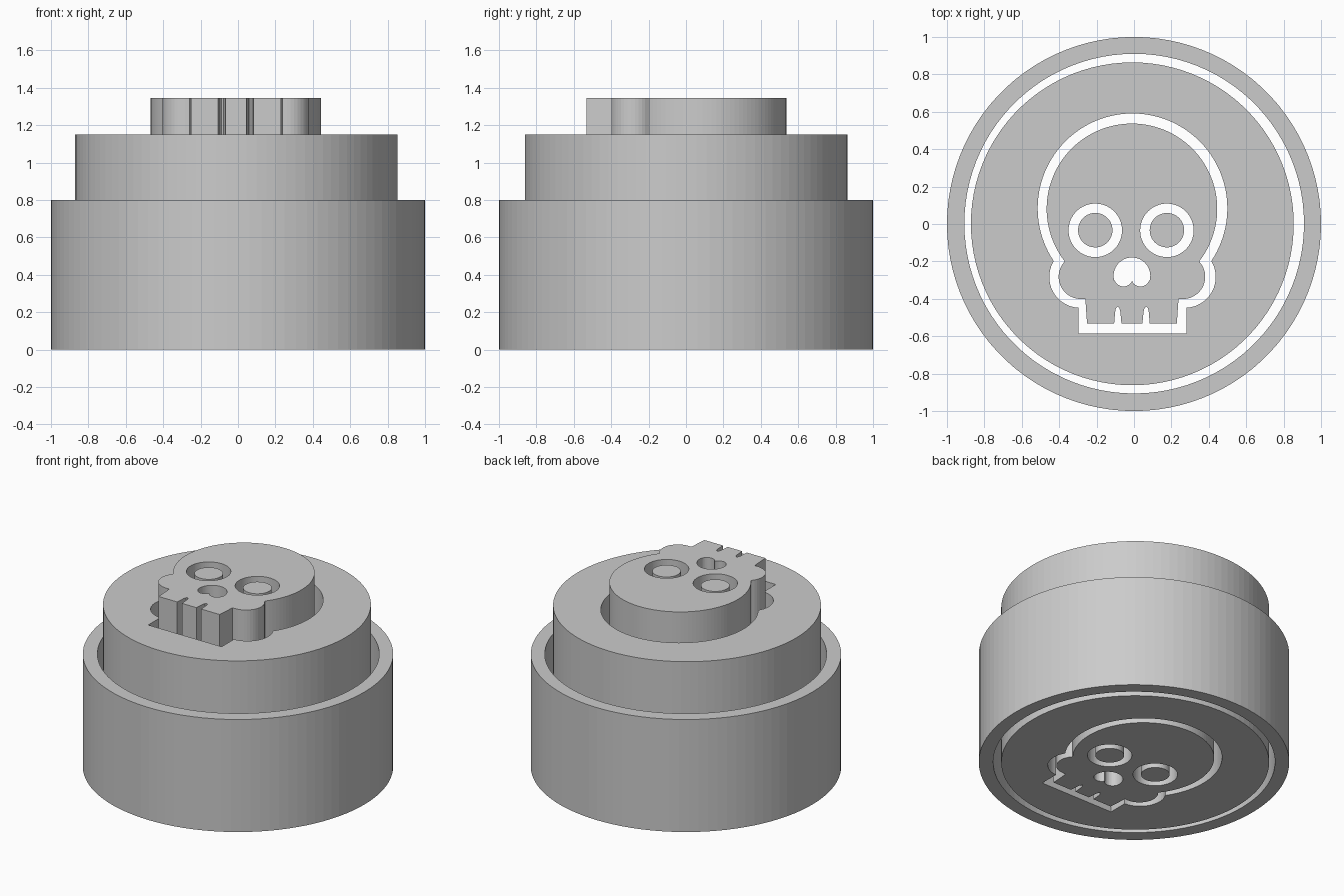
import bpy, bmesh, math

if "Cube" in bpy.data.objects:
    bpy.data.objects.remove(bpy.data.objects["Cube"])

grey = bpy.data.materials.new("plain grey")
grey.diffuse_color = (0.6, 0.6, 0.6, 1)
grey.use_nodes = True
grey.node_tree.nodes["Principled BSDF"].inputs["Base Color"].default_value = grey.diffuse_color


def arc(cx, cy, r, a0, a1, n):
    """Points on an arc, angles in degrees."""
    step = math.radians(a1 - a0) / n
    return [(cx + r * math.cos(math.radians(a0) + i * step),
             cy + r * math.sin(math.radians(a0) + i * step)) for i in range(n + 1)]


def circle(cx, cy, r, n=100):
    return arc(cx, cy, r, 0, 360, n)[:-1]


def mirrored(left, cx):
    """Close a left half outline by mirroring it about x = 0, then shift it to cx."""
    pts = left + [(-x, y) for x, y in reversed(left) if abs(x) > 1e-4]
    return [(x + cx, y) for x, y in pts]


def angle(c, p):
    return math.degrees(math.atan2(p[1] - c[1], p[0] - c[0])) % 360


def prism(name, height, *loops):
    """Extrude an outline (first loop) with holes (other loops) from z = 0."""
    curve = bpy.data.curves.new(name + "_profile", 'CURVE')
    curve.dimensions = '2D'
    curve.fill_mode = 'BOTH'
    curve.extrude = height / 2
    for loop in loops:
        s = curve.splines.new('POLY')
        s.points.add(len(loop) - 1)
        for p, (x, y) in zip(s.points, loop):
            p.co = (x, y, 0, 1)
        s.use_cyclic_u = True
    tmp = bpy.data.objects.new(name + "_profile", curve)
    bpy.context.collection.objects.link(tmp)
    bpy.context.view_layer.update()
    deps = bpy.context.evaluated_depsgraph_get()
    mesh = bpy.data.meshes.new_from_object(tmp.evaluated_get(deps))
    bpy.data.objects.remove(tmp)

    bm = bmesh.new()
    bm.from_mesh(mesh)
    bmesh.ops.translate(bm, verts=bm.verts, vec=(0, 0, height / 2))
    bmesh.ops.remove_doubles(bm, verts=bm.verts, dist=1e-4)
    bmesh.ops.recalc_face_normals(bm, faces=bm.faces)
    for f in bm.faces:
        f.smooth = False
    bm.to_mesh(mesh)
    bm.free()
    mesh.name = name
    mesh.materials.clear()
    mesh.materials.append(grey)
    ob = bpy.data.objects.new(name, mesh)
    bpy.context.collection.objects.link(ob)
    return ob


def skull_half(cy, r, notch, cheek, cheek_r, cheek_end, jaw):
    """Left half of a skull outline: cranium arc, cheek arc, jaw corners."""
    pts = arc(0, cy, r, 90, angle((0, cy), notch), 40)
    pts += arc(*cheek, cheek_r, angle(cheek, notch), cheek_end, 14)
    return pts + jaw


# Outer ring
prism("outer_ring", 0.80, circle(0, 0, 1.0), circle(0.001, 0.002, 0.908))

# Middle disc with a skull-shaped opening
opening = skull_half(0.084, 0.507, (-0.427, -0.20), (-0.28, -0.283), 0.165, 267,
                     [(-0.289, -0.585)])
prism("middle_disc", 1.15, circle(-0.009, 0.001, 0.863), mirrored(opening, -0.008))

# Skull with tooth gaps, eye holes and nose hole
CX = -0.011
tooth_gap = [(-0.095, -0.533), (-0.090, -0.47), (-0.085, -0.449), (-0.076, -0.441),
             (-0.067, -0.449), (-0.062, -0.47), (-0.056, -0.533)]
skull = skull_half(0.081, 0.456, (-0.366, -0.20), (-0.273, -0.282), 0.119, 270,
                   [(-0.249, -0.401), (-0.240, -0.533)] + tooth_gap)
nose = arc(0, -0.277, 0.098, 90, 195, 20) + arc(-0.045, -0.283, 0.051, 200, 335, 12)
nose.append((0, -0.303))
EYES = {"left": -0.207, "right": 0.176}
prism("skull", 1.345, mirrored(skull, CX), mirrored(nose, CX),
      *[circle(x, -0.034, 0.143, 64) for x in EYES.values()])

# Loose pupils standing in the eye holes
for side, x in EYES.items():
    prism(side + "_pupil", 1.33, circle(x, -0.033, 0.092, 64))
